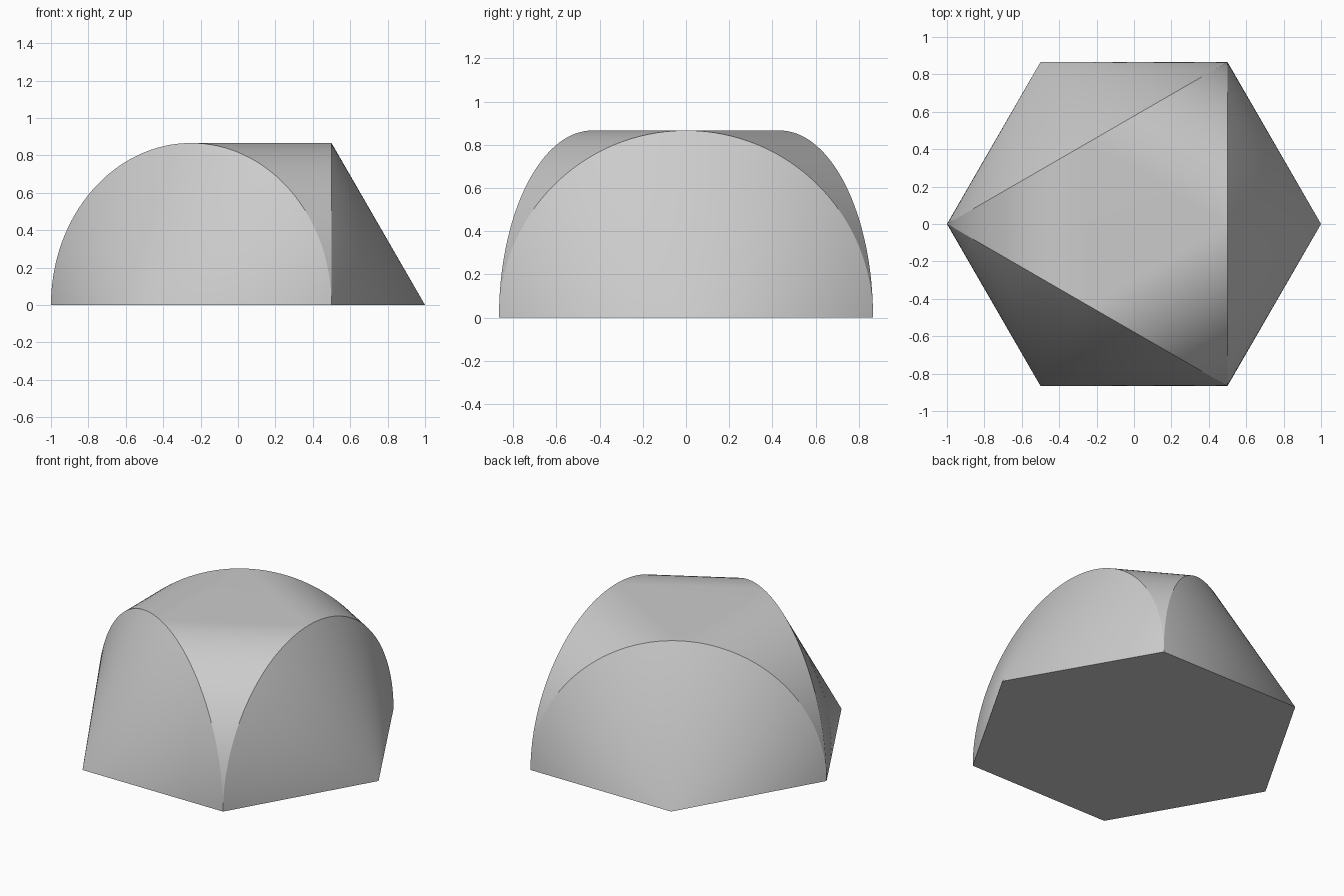
import bpy
import bmesh
from math import sin, cos, pi, radians
from mathutils import Vector

cube = bpy.data.objects.get("Cube")
if cube:
    bpy.data.objects.remove(cube, do_unlink=True)

STEPS = 64          # segments in each half-circle arch
HALF = STEPS // 2

grey = bpy.data.materials.new("plain grey")
grey.use_nodes = True
colour = (0.6, 0.6, 0.6, 1)
grey.diffuse_color = colour
grey.node_tree.nodes["Principled BSDF"].inputs["Base Color"].default_value = colour

bm = bmesh.new()

# Hexagonal base outline: even corners carry cone tips, odd corners carry arch feet
base = [bm.verts.new((cos(i * pi / 3), sin(i * pi / 3), 0)) for i in range(6)]
bm.faces.new(base[::-1])

# Three upright half-circle arches joining every second base corner
arches = []
for i in (0, 2, 4):
    start, end = base[i - 1], base[i + 1]
    centre = (start.co + end.co) / 2
    reach = start.co - centre
    up = Vector((0, 0, reach.length))
    arch = [start]
    for s in range(1, STEPS):
        a = pi * s / STEPS
        arch.append(bm.verts.new(centre + reach * cos(a) + up * sin(a)))
    arch.append(end)
    arches.append(arch)
    # Half cone from the arch down to the corner outside it
    for p, q in zip(arch, arch[1:]):
        bm.faces.new((base[i], q, p))

# Curved corner panels between neighbouring arches
for k in range(3):
    left, right = arches[k][::-1], arches[(k + 1) % 3]
    bm.faces.new((left[0], right[1], left[1]))
    for s in range(1, HALF):
        bm.faces.new((left[s], right[s], right[s + 1], left[s + 1]))

# Flat triangle joining the arch tops
bm.faces.new([arch[HALF] for arch in arches])

bmesh.ops.recalc_face_normals(bm, faces=bm.faces)
mesh = bpy.data.meshes.new("hexagonal_dome")
bm.to_mesh(mesh)
bm.free()
mesh.materials.append(grey)
dome = bpy.data.objects.new("hexagonal_dome", mesh)
bpy.context.collection.objects.link(dome)

# Smooth panels with crisp arches and base rim
bpy.ops.object.select_all(action="DESELECT")
dome.select_set(True)
bpy.context.view_layer.objects.active = dome
bpy.ops.object.shade_smooth_by_angle(angle=radians(29))
